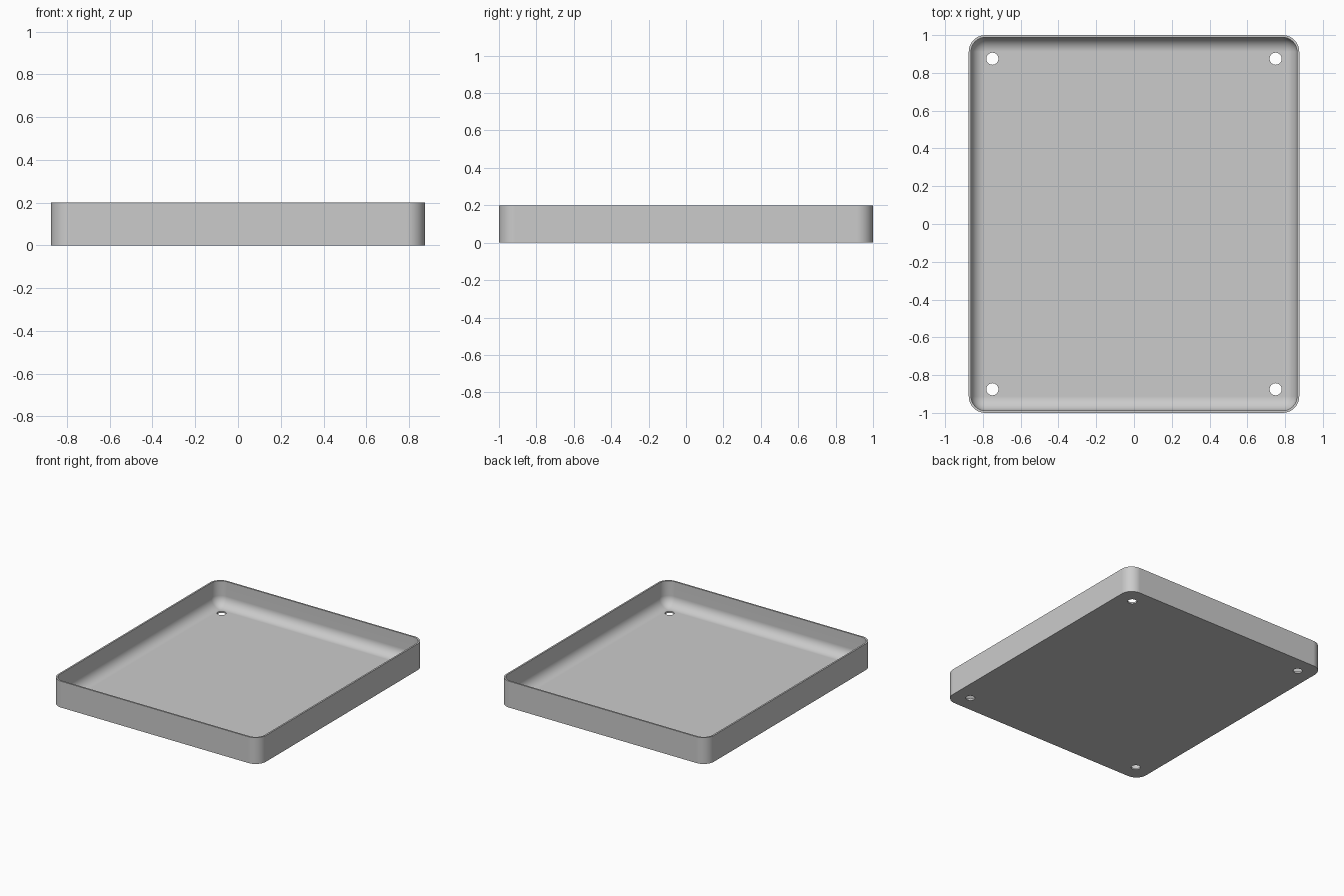
import bpy
import bmesh
from math import sin, cos, pi
from mathutils import Matrix

HALF_X, HALF_Y, HEIGHT = 0.875, 1.0, 0.2
CORNER, WALL, FILLET = 0.0875, 0.0125, 0.075
HOLE_X, HOLE_Y, HOLE_R = 0.75, 0.875, 0.032
STEPS = 10

if "Cube" in bpy.data.objects:
    bpy.data.objects.remove(bpy.data.objects["Cube"])

grey = bpy.data.materials.new("light grey")
grey.use_nodes = True
grey.diffuse_color = (0.6, 0.6, 0.6, 1)
grey.node_tree.nodes["Principled BSDF"].inputs["Base Color"].default_value = (0.6, 0.6, 0.6, 1)


def ring(bm, inset, z):
    """Rounded rectangle of vertices, inset from the outer wall."""
    r = max(CORNER - inset, 0)
    cx, cy = HALF_X - inset - r, HALF_Y - inset - r
    verts = []
    for q, (sx, sy) in enumerate([(1, 1), (-1, 1), (-1, -1), (1, -1)]):
        for i in range(STEPS + 1):
            a = (q + i / STEPS) * pi / 2
            verts.append(bm.verts.new((sx * cx + r * cos(a), sy * cy + r * sin(a), z)))
    return verts


def make_object(name, bm):
    mesh = bpy.data.meshes.new(name)
    bm.to_mesh(mesh)
    bm.free()
    obj = bpy.data.objects.new(name, mesh)
    bpy.context.collection.objects.link(obj)
    return obj


# Tray: outer wall, rim, inner wall, then a rounded cove down to the floor
profile = [(0, 0), (0, HEIGHT), (WALL, HEIGHT)]
for i in range(STEPS + 1):
    a = i / STEPS * pi / 2
    profile.append((WALL + FILLET * (1 - cos(a)), WALL + FILLET * (1 - sin(a))))

bm = bmesh.new()
rings = [ring(bm, inset, z) for inset, z in profile]
for low, high in zip(rings, rings[1:]):
    for i in range(len(low)):
        j = (i + 1) % len(low)
        bm.faces.new((low[i], low[j], high[j], high[i]))
bm.faces.new(rings[0])
bm.faces.new(rings[-1])
bmesh.ops.remove_doubles(bm, verts=bm.verts, dist=1e-5)
bmesh.ops.recalc_face_normals(bm, faces=bm.faces)
tray = make_object("tray", bm)
tray.data.materials.append(grey)

# Four corner holes through the floor
bm = bmesh.new()
for sx in (-1, 1):
    for sy in (-1, 1):
        bmesh.ops.create_cone(bm, cap_ends=True, segments=32, radius1=HOLE_R, radius2=HOLE_R,
                              depth=0.1, matrix=Matrix.Translation((sx * HOLE_X, sy * HOLE_Y, 0)))
cutter = make_object("hole_cutter", bm)
cutter.hide_render = True

cut = tray.modifiers.new("holes", 'BOOLEAN')
cut.operation = 'DIFFERENCE'
cut.solver = 'EXACT'
cut.object = cutter
bpy.ops.object.select_all(action='DESELECT')
tray.select_set(True)
bpy.context.view_layer.objects.active = tray
bpy.ops.object.modifier_apply(modifier=cut.name)
bpy.data.objects.remove(cutter)

# Smooth corners and cove with crisp rim and holes
bpy.ops.object.shade_smooth_by_angle(angle=pi / 6)
weighted = tray.modifiers.new("even shading", 'WEIGHTED_NORMAL')
weighted.keep_sharp = True
